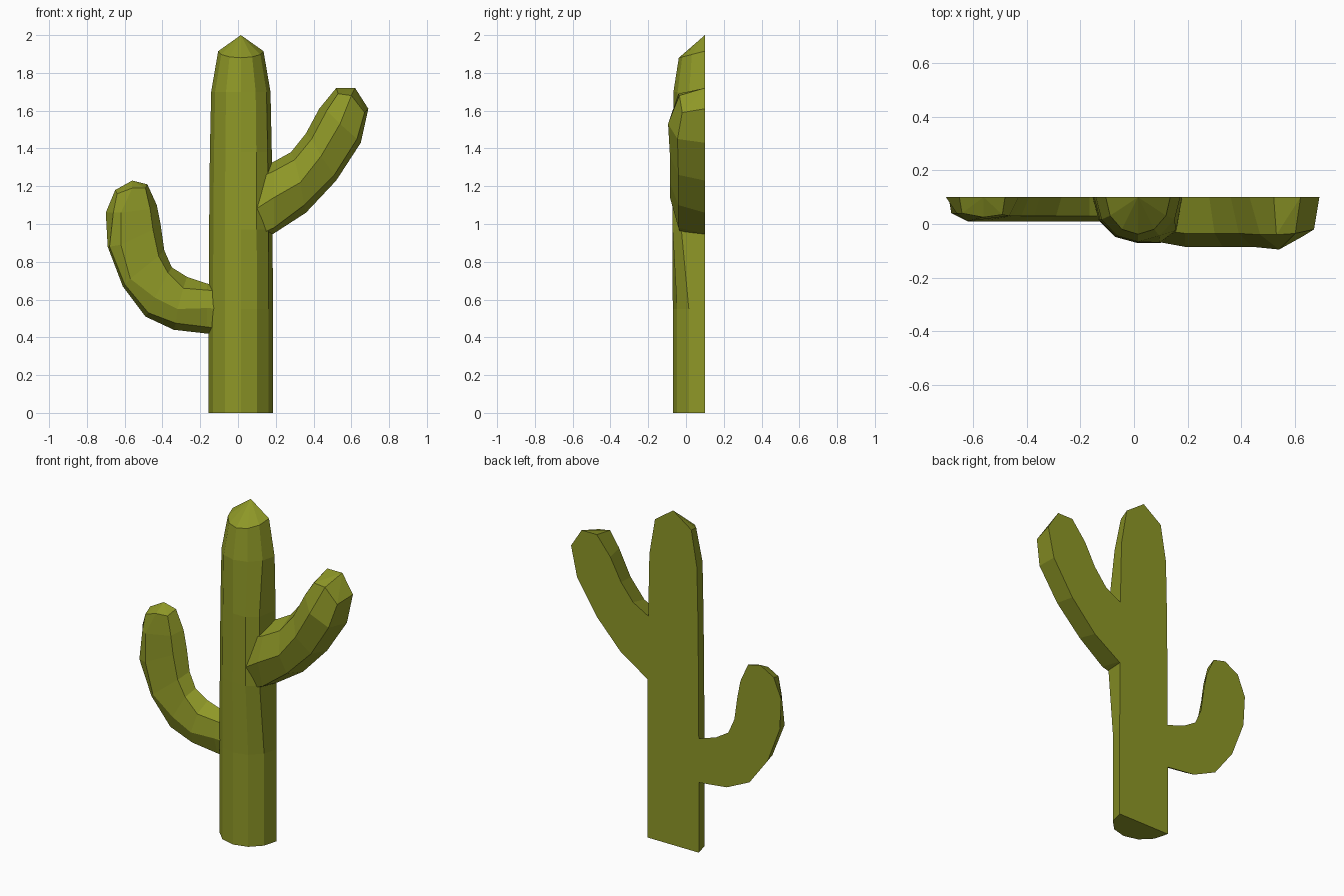
import bpy, bmesh, math
from mathutils import Vector

if "Cube" in bpy.data.objects:
    bpy.data.objects.remove(bpy.data.objects["Cube"])

BACK = 0.1  # the flat rear plane


def loft(name, rings, tip):
    """Skin half rings (both ends on the rear plane), close with a tip, mirror to a solid."""
    bm = bmesh.new()
    for side in (1, -1):
        def vert(p):
            return bm.verts.new((p[0], BACK + side * (p[1] - BACK), p[2]))
        rows = [[vert(p) for p in ring] for ring in rings]
        top = vert(tip)
        bm.faces.new(rows[0])
        for a, b in zip(rows, rows[1:]):
            for i in range(len(a) - 1):
                bm.faces.new((a[i], a[i + 1], b[i + 1], b[i]))
        for p, q in zip(rows[-1], rows[-1][1:]):
            bm.faces.new((p, q, top))
    bmesh.ops.remove_doubles(bm, verts=bm.verts, dist=1e-4)
    bmesh.ops.recalc_face_normals(bm, faces=bm.faces)
    me = bpy.data.meshes.new(name)
    bm.to_mesh(me)
    bm.free()
    ob = bpy.data.objects.new(name, me)
    bpy.context.collection.objects.link(ob)
    return ob


def trunk_ring(z, r, bulge=0, sy=1.0, dip=0):
    pts = []
    for i in range(7):
        c, s = math.cos(math.pi * i / 6), math.sin(math.pi * i / 6)
        push = bulge * max(0, c) if 0 < i < 6 else 0
        pts.append((0.015 + r * c, BACK - r * sy * s - push, z - dip * s))
    return pts


def arm_rings(profile, depths):
    """Each row: five (x, z) points from lower rear round the front to upper rear."""
    return [[(x, y, z) for (x, z), y in zip(row, d)] for row, d in zip(profile, depths)]


# trunk: half of a twelve-sided column with a pointed top
trunk = loft("cactus", [
    trunk_ring(0, 0.17), trunk_ring(0.55, 0.17), trunk_ring(0.97, 0.168, 0.045, 1.02),
    trunk_ring(1.38, 0.164, 0.045, 1.03), trunk_ring(1.7, 0.157, 0, 1.06),
    trunk_ring(1.915, 0.12, 0, 1.15, 0.035)], (0.015, BACK, 2.0))

# right arm
right_rows = [
    [(0.08, 0.89), (0.08, 0.93), (0.08, 1.07), (0.08, 1.23), (0.08, 1.28)],
    [(0.19, 0.95), (0.19, 0.98), (0.19, 1.14), (0.19, 1.28), (0.19, 1.33)],
    [(0.36, 1.06), (0.35, 1.10), (0.33, 1.22), (0.30, 1.34), (0.28, 1.38)],
    [(0.52, 1.23), (0.51, 1.26), (0.44, 1.36), (0.39, 1.45), (0.36, 1.48)],
    [(0.65, 1.43), (0.63, 1.45), (0.54, 1.53), (0.47, 1.60), (0.43, 1.61)],
    [(0.69, 1.61), (0.67, 1.59), (0.60, 1.68), (0.53, 1.69), (0.52, 1.72)]]
right_y = [(BACK, -0.02, -0.065, -0.02, BACK)] + [(BACK, -0.04, -0.085, -0.035, BACK)] * 3 + [
    (BACK, -0.045, -0.095, -0.04, BACK), (BACK, -0.02, -0.035, -0.04, BACK)]
right_arm = loft("right_arm", arm_rings(right_rows, right_y), (0.62, BACK, 1.72))

# left arm
left_rows = [
    [(-0.06, 0.41), (-0.06, 0.44), (-0.06, 0.55), (-0.06, 0.64), (-0.06, 0.66)],
    [(-0.165, 0.42), (-0.165, 0.455), (-0.165, 0.555), (-0.165, 0.65), (-0.165, 0.685)],
    [(-0.34, 0.44), (-0.33, 0.475), (-0.32, 0.55), (-0.29, 0.66), (-0.27, 0.72)],
    [(-0.49, 0.51), (-0.475, 0.53), (-0.44, 0.61), (-0.37, 0.74), (-0.35, 0.77)],
    [(-0.61, 0.67), (-0.60, 0.68), (-0.57, 0.71), (-0.42, 0.83), (-0.39, 0.86)],
    [(-0.69, 0.88), (-0.68, 0.88), (-0.62, 0.89), (-0.45, 0.97), (-0.41, 1.00)],
    [(-0.70, 1.06), (-0.66, 1.06), (-0.62, 1.06), (-0.465, 1.08), (-0.43, 1.10)],
    [(-0.65, 1.18), (-0.64, 1.16), (-0.56, 1.19), (-0.49, 1.19), (-0.48, 1.21)]]
left_y = [(BACK, 0.04, 0.01, 0.03, BACK)] * 7 + [(BACK, 0.04, 0.025, 0.035, BACK)]
left_arm = loft("left_arm", arm_rings(left_rows, left_y), (-0.56, BACK, 1.23))

# merge arms into trunk
for arm in (right_arm, left_arm):
    mod = trunk.modifiers.new("join", 'BOOLEAN')
    mod.operation, mod.solver, mod.object = 'UNION', 'EXACT', arm
dg = bpy.context.evaluated_depsgraph_get()
dg.update()
merged = bpy.data.meshes.new_from_object(trunk.evaluated_get(dg))
trunk.modifiers.clear()
for arm in (right_arm, left_arm):
    bpy.data.objects.remove(arm)

# slice off the rear half and fill the flat back
bm = bmesh.new()
bm.from_mesh(merged)
bmesh.ops.bisect_plane(bm, geom=bm.verts[:] + bm.edges[:] + bm.faces[:], dist=1e-4,
                       plane_co=Vector((0, BACK, 0)), plane_no=Vector((0, 1, 0)), clear_outer=True)
bmesh.ops.holes_fill(bm, edges=[e for e in bm.edges if e.is_boundary], sides=0)
bmesh.ops.recalc_face_normals(bm, faces=bm.faces)
bm.to_mesh(merged)
bm.free()
trunk.data = merged

# olive green
green = bpy.data.materials.new("olive_green")
green.diffuse_color = (0.27, 0.31, 0.02, 1)
green.use_nodes = True
green.node_tree.nodes["Principled BSDF"].inputs["Base Color"].default_value = green.diffuse_color
merged.materials.clear()
merged.materials.append(green)
